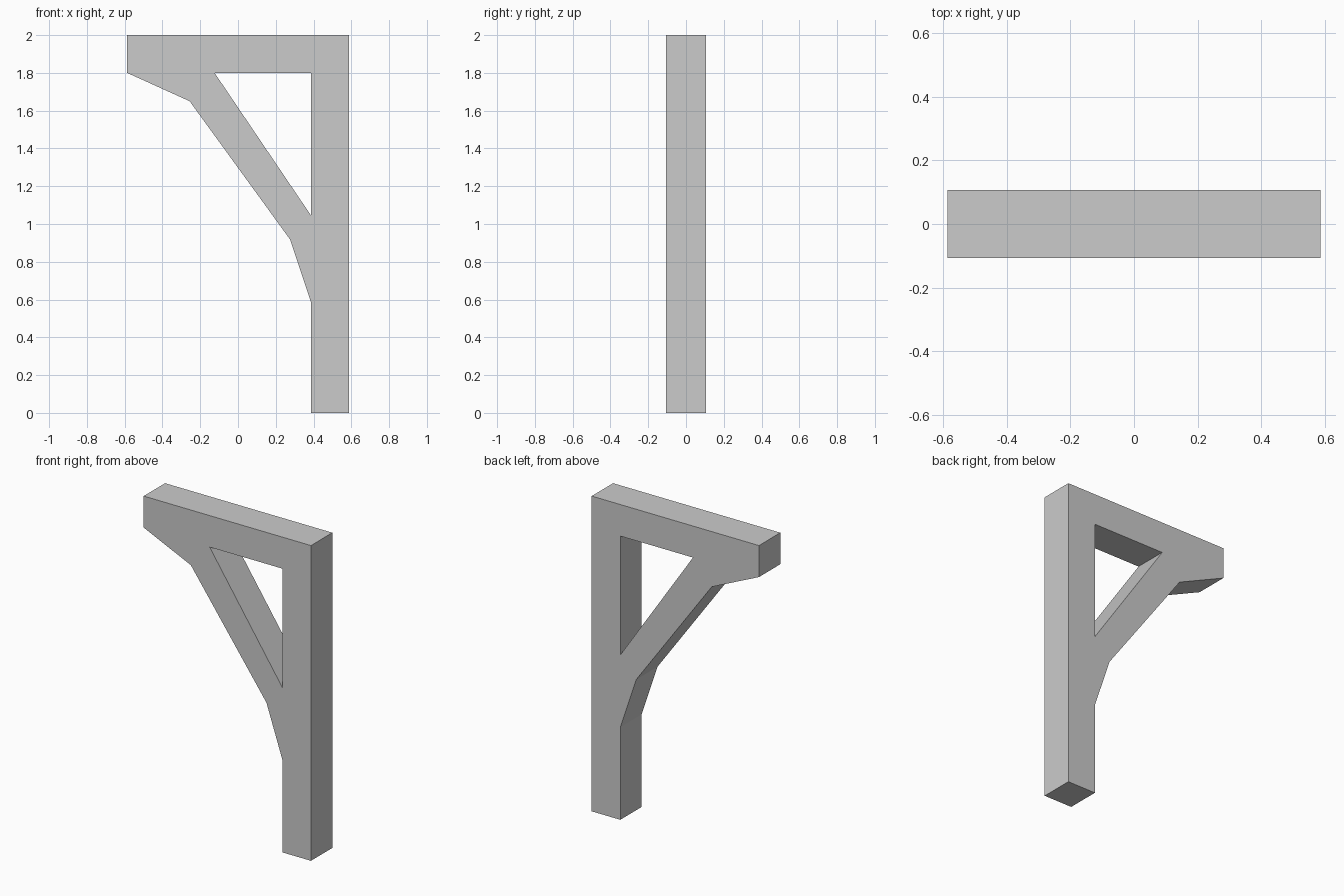
import bpy, bmesh

if "Cube" in bpy.data.objects:
    bpy.data.objects.remove(bpy.data.objects["Cube"])

HALF_DEPTH = 0.107

# Side profile points (x, z): outer outline, then the triangular opening
outer = [(-0.587, 2.0), (0.587, 2.0), (0.587, 0.0), (0.386, 0.0),
         (0.386, 0.588), (0.275, 0.919), (-0.256, 1.65), (-0.587, 1.8)]
opening = [(-0.124, 1.8), (0.386, 1.8), (0.386, 1.046)]

# Patches between outline and opening: beam end, beam, brace, post, gusset, foot
patches = [(0, 7, 6, 8), (0, 8, 9, 1), (6, 5, 10, 8),
           (1, 9, 10, 2), (10, 5, 4, 2), (2, 4, 3)]

bm = bmesh.new()
verts = [bm.verts.new((x, -HALF_DEPTH, z)) for x, z in outer + opening]
faces = [bm.faces.new([verts[i] for i in p]) for p in patches]

# Extrude the profile through the timber's depth
result = bmesh.ops.extrude_face_region(bm, geom=faces, use_keep_orig=True)
moved = [g for g in result["geom"] if isinstance(g, bmesh.types.BMVert)]
bmesh.ops.translate(bm, vec=(0, 2 * HALF_DEPTH, 0), verts=moved)
bmesh.ops.recalc_face_normals(bm, faces=bm.faces)

mesh = bpy.data.meshes.new("braced_post")
bm.to_mesh(mesh)
bm.free()
bpy.context.collection.objects.link(bpy.data.objects.new("braced_post", mesh))
